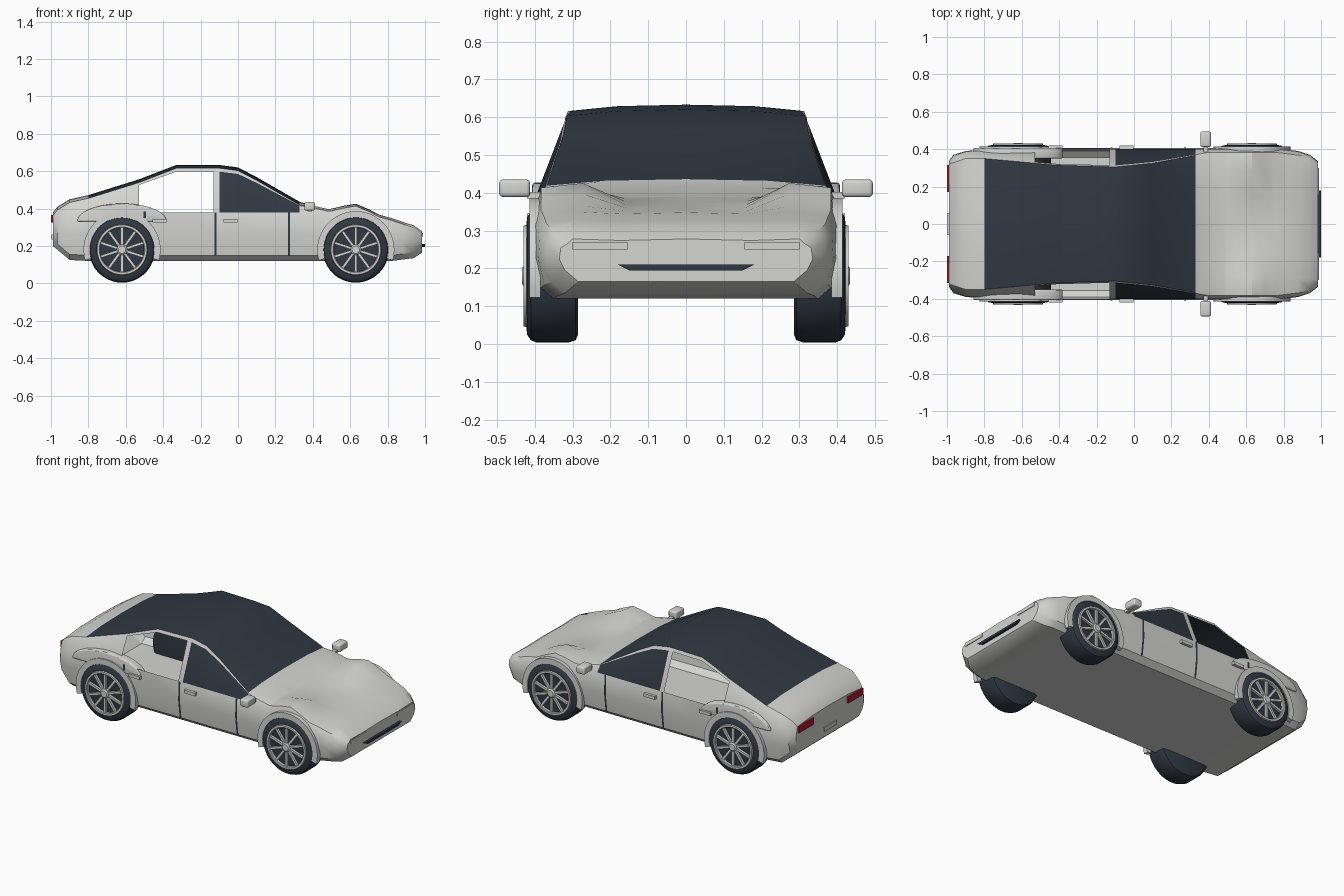
import bpy, bmesh, math
from mathutils import Matrix, Vector

if "Cube" in bpy.data.objects:
    bpy.data.objects.remove(bpy.data.objects["Cube"])


def material(name, rgb):
    m = bpy.data.materials.new(name)
    m.use_nodes = True
    m.diffuse_color = (*rgb, 1)
    m.node_tree.nodes["Principled BSDF"].inputs["Base Color"].default_value = (*rgb, 1)
    return m


PAINT = material("silver_paint", (0.66, 0.66, 0.65))
DARK = material("dark_glass_and_rubber", (0.03, 0.04, 0.055))
RED = material("tail_light_red", (0.42, 0.01, 0.035))


def finish(name, bm, materials, bevel=0):
    """Turn a bmesh into a smooth-shaded object with sharp edges kept."""
    bmesh.ops.recalc_face_normals(bm, faces=bm.faces)
    mesh = bpy.data.meshes.new(name)
    bm.to_mesh(mesh)
    bm.free()
    obj = bpy.data.objects.new(name, mesh)
    bpy.context.collection.objects.link(obj)
    for m in materials:
        mesh.materials.append(m)
    bpy.ops.object.select_all(action='DESELECT')
    obj.select_set(True)
    bpy.context.view_layer.objects.active = obj
    if bevel:
        modifier = obj.modifiers.new("Bevel", 'BEVEL')
        modifier.width, modifier.segments = bevel, 3
        bpy.ops.object.modifier_apply(modifier=modifier.name)
    bpy.ops.object.shade_smooth_by_angle(angle=math.radians(30))


def box(name, low, high, mat, bevel=0):
    bm = bmesh.new()
    low, high = Vector(low), Vector(high)
    place = Matrix.Translation((low + high) / 2) @ Matrix.Diagonal((*(high - low), 1))
    bmesh.ops.create_cube(bm, size=1, matrix=place)
    finish(name, bm, [mat], bevel)


def prism(name, outline, direction, mat, bevel=0):
    """Extrude a flat outline of points along a direction."""
    bm = bmesh.new()
    bm.faces.new([bm.verts.new(p) for p in outline])
    extruded = bmesh.ops.extrude_face_region(bm, geom=bm.faces[:])["geom"]
    moved = [v for v in extruded if isinstance(v, bmesh.types.BMVert)]
    bmesh.ops.translate(bm, vec=direction, verts=moved)
    finish(name, bm, [mat], bevel)


# Body outlines along the length: x mapped to a height or a half width
TAIL, NOSE = -.99, .985
TOP = {TAIL: .38, -.965: .41, -.9: .45, -.8: .472, -.53: .556, -.33: .633, -.1: .633,
       0: .62, .1: .568, .33: .436, .48: .392, .82: .348, .94: .31, NOSE: .278}
WIDTH = {TAIL: .335, -.965: .37, -.9: .39, -.7: .405, .76: .405, .88: .39, .94: .37, NOSE: .335}
ROOF_WIDTH = {TAIL: .32, -.9: .35, -.8: .35, -.42: .315, -.1: .305, .1: .325,
              .33: .368, .5: .28, .7: .27, NOSE: .3}
BELT = {TAIL: .31, -.9: .365, -.8: .38, .33: .38, .48: .34, .7: .34, NOSE: .255}
BOTTOM = {TAIL: .2, -.9: .125, -.8: .12, .82: .12, .94: .135, NOSE: .165}
REAR_WINDOW, FRONT_WINDOW, ROOF_GLASS = (-.53, -.13), (-.1, .33), (-.8, .33)
FRONT_AXLE, REAR_AXLE, AXLE_HEIGHT = .63, -.62, .18


def along(curve, x):
    """Read an outline at x by straight interpolation."""
    keys = sorted(curve)
    for a, b in zip(keys, keys[1:]):
        if x <= b:
            return curve[a] + (curve[b] - curve[a]) * (x - a) / (b - a)


def section(x):
    """Closed cross-section of the body as (y, z) points, from the keel round."""
    top, width, roof, belt, bottom = (along(c, x) for c in (TOP, WIDTH, ROOF_WIDTH, BELT, BOTTOM))
    sill = bottom + .03
    if x < .35:
        edge = top - .017
        frame = (width + (roof - width) * .92, belt + (edge - belt) * .92)
    else:
        # Rounded bulge over the front wheels
        edge = top + .053 * math.exp(-((x - FRONT_AXLE) / .1) ** 2)
        frame = (width - .022, edge - .012)
    half = [(0, bottom), (width - .05, bottom), (width - .015, sill), (width, (sill + belt) / 2),
            (width - .004, belt), frame, (roof, edge), (roof * .58, top - .004), (0, top)]
    return half + [(-y, z) for y, z in half[-2:0:-1]]


def inside(span, x):
    return span[0] < x < span[1]


# Body shell: open rear side windows, dark glass on the roof and front side windows
stations = sorted({*TOP, *WIDTH, *ROOF_WIDTH, *REAR_WINDOW, FRONT_AXLE, .4, .56})
bm = bmesh.new()
rings = [[bm.verts.new((x, y, z)) for y, z in section(x)] for x in stations]
count = len(rings[0])
for i in range(len(rings) - 1):
    a, b = rings[i], rings[i + 1]
    middle = (stations[i] + stations[i + 1]) / 2
    for k in range(count):
        band = min(k, count - 1 - k)
        if band == 4 and inside(REAR_WINDOW, middle):
            continue
        j = (k + 1) % count
        face = bm.faces.new([a[k], a[j], b[j], b[k]])
        roof_glass = band >= 6 and inside(ROOF_GLASS, middle)
        side_glass = band == 4 and inside(FRONT_WINDOW, middle)
        face.material_index = int(roof_glass or side_glass)
bm.faces.new(rings[0])
bm.faces.new(rings[-1])
finish("body_shell", bm, [PAINT, DARK])


def lathe(bm, profile, x, side, steps=48):
    """Spin (radius, y) points about a wheel axle and return the end discs."""
    loops = []
    for i in range(steps):
        t = math.tau * i / steps
        loops.append([bm.verts.new((x + r * math.cos(t), side * y, AXLE_HEIGHT + r * math.sin(t)))
                      for r, y in profile])
    for i in range(steps):
        a, b = loops[i - 1], loops[i]
        for k in range(len(profile) - 1):
            bm.faces.new([a[k], a[k + 1], b[k + 1], b[k]])
    return [bm.faces.new([loop[end] for loop in loops]) for end in (0, -1)]


def wheel(name, x, side):
    # Tyre with a recessed dark disc
    bm = bmesh.new()
    lathe(bm, [(.155, .285), (.17, .292), (.176, .31), (.176, .395), (.17, .41),
               (.155, .42), (.136, .422), (.134, .412)], x, side)
    finish(name + "_tyre", bm, [DARK])
    # Rim ring, hub and ten spokes
    bm = bmesh.new()
    discs = lathe(bm, [(.118, .41), (.118, .427), (.122, .43), (.133, .43), (.137, .41)], x, side)
    bmesh.ops.delete(bm, geom=discs, context='FACES_ONLY')
    lathe(bm, [(.028, .41), (.028, .428), (.02, .434)], x, side, 20)
    for i in range(10):
        turn = Matrix.Rotation(math.tau * (i + .5) / 10, 4, 'Y')
        spoke = (Matrix.Translation((x, side * .419, AXLE_HEIGHT)) @ turn
                 @ Matrix.Translation((.072, 0, 0)) @ Matrix.Diagonal((.1, .014, .014, 1)))
        bmesh.ops.create_cube(bm, size=1, matrix=spoke)
    finish(name + "_rim", bm, [PAINT])


def arc(x, y, z, rx, rz, start, end, steps=28):
    angles = [math.radians(start + (end - start) * i / steps) for i in range(steps + 1)]
    return [(x + rx * math.cos(t), y, z + rz * math.sin(t)) for t in angles]


def seam(name, x, side):
    """Thin dark strip that follows the body side from sill to belt."""
    bm = bmesh.new()
    rows = [[bm.verts.new((x + d, side * (y + .003), z)) for d in (-.006, .006)]
            for y, z in section(x)[2:5]]
    for a, b in zip(rows, rows[1:]):
        bm.faces.new([a[0], a[1], b[1], b[0]])
    finish(name, bm, [DARK])


for side, s in (("left", 1), ("right", -1)):
    # Wheels with arch lips
    for end, x in (("front", FRONT_AXLE), ("rear", REAR_AXLE)):
        wheel(f"{end}_{side}_wheel", x, s)
        outer = arc(x, s * .385, AXLE_HEIGHT, .206, .206, -16, 196)
        inner = arc(x, s * .385, AXLE_HEIGHT, .172, .172, 196, -16)
        prism(f"{end}_{side}_arch_lip", outer + inner, (0, s * .029, 0), PAINT)
    bulge = arc(REAR_AXLE, s * .35, .33, .24, .097, 0, 180)
    prism(f"rear_{side}_fender_bulge", bulge, (0, s * .057, 0), PAINT, .012)
    # Door gaps and handles
    seam(f"{side}_door_seam", -.12, s)
    seam(f"{side}_front_door_seam", .272, s)
    box(f"{side}_rear_seam", (-.505, s * .4, .35), (-.492, s * .409, .385), DARK)
    for end, x in (("front", -.04), ("rear", -.42)):
        box(f"{end}_{side}_door_handle", (x - .038, s * .395, .326), (x + .038, s * .42, .345), PAINT)
    # Mirrors and lights
    box(f"{side}_mirror", (.355, s * .412, .389), (.412, s * .494, .435), PAINT, .01)
    box(f"{side}_mirror_stem", (.372, s * .385, .385), (.395, s * .42, .402), PAINT)
    box(f"{side}_tail_light", (-1, s * .17, .325), (TAIL, s * .315, .365), RED)
    box(f"{side}_headlight", (NOSE, s * .155, .25), (.989, s * .3, .27), PAINT)

# Nose grille and rear number panel
grille = [(NOSE, y, z) for y, z in ((-.15, .195), (.15, .195), (.18, .21), (-.18, .21))]
prism("grille", grille, (1 - NOSE, 0, 0), DARK)
box("rear_number_panel", (-.996, -.06, .235), (TAIL, .06, .262), PAINT)
